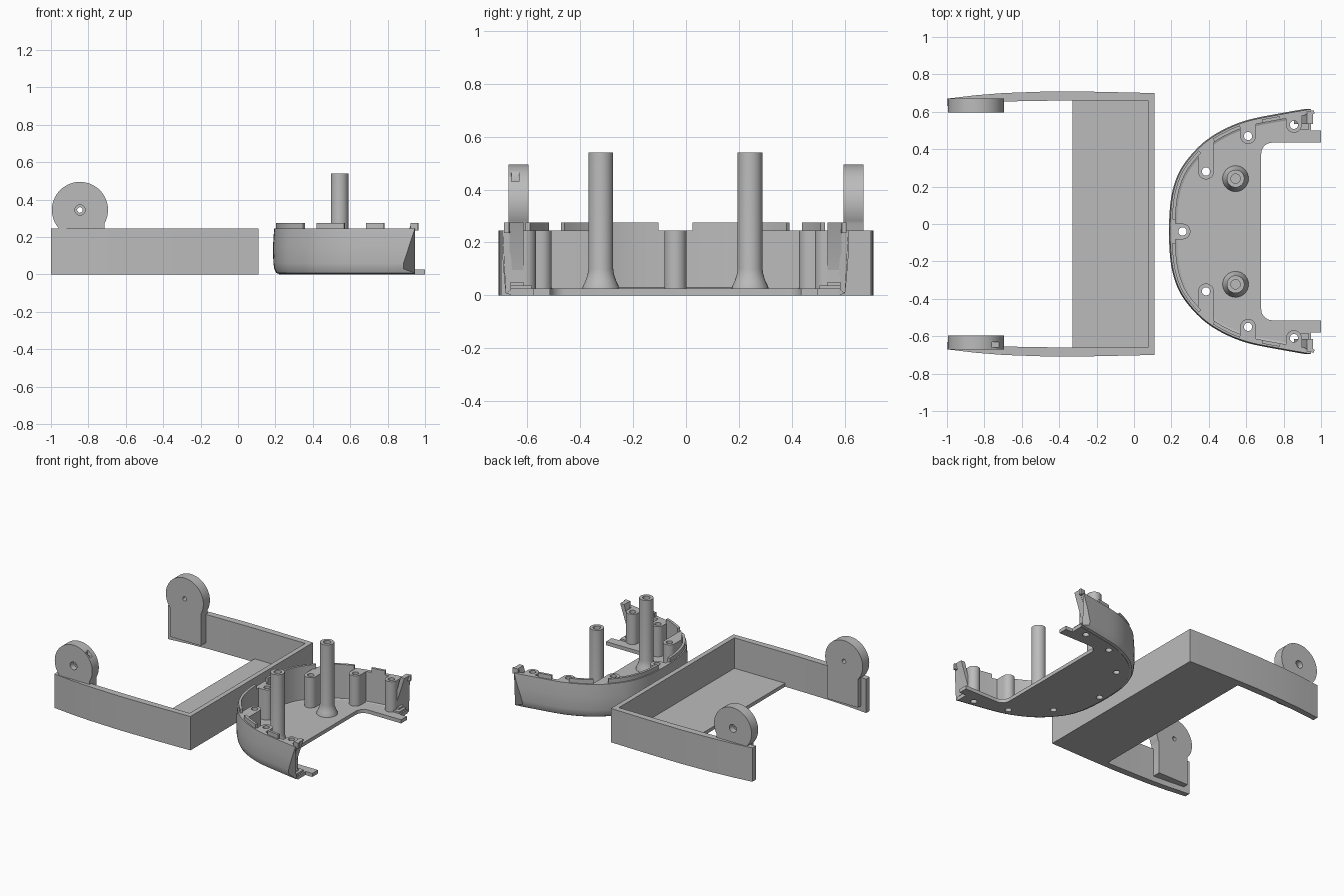
import bpy, bmesh
from math import cos, sin, radians
from mathutils import Vector
from mathutils.geometry import tessellate_polygon

if "Cube" in bpy.data.objects:
    bpy.data.objects.remove(bpy.data.objects["Cube"])

grey = bpy.data.materials.new("plain_grey")
grey.use_nodes = True
grey.diffuse_color = (0.5, 0.5, 0.5, 1)
grey.node_tree.nodes["Principled BSDF"].inputs["Base Color"].default_value = (0.5, 0.5, 0.5, 1)


def finish(name, bm):
    bmesh.ops.recalc_face_normals(bm, faces=bm.faces)
    mesh = bpy.data.meshes.new(name)
    bm.to_mesh(mesh)
    bm.free()
    mesh.materials.append(grey)
    ob = bpy.data.objects.new(name, mesh)
    bpy.context.collection.objects.link(ob)
    bpy.ops.object.select_all(action='DESELECT')
    ob.select_set(True)
    bpy.context.view_layer.objects.active = ob
    bpy.ops.object.shade_smooth_by_angle(angle=radians(30))
    return ob


def prism(name, loops, lo, hi, upright=False):
    """Extrude an outline with holes along z, or along y when upright."""
    bm = bmesh.new()
    flat = [p for loop in loops for p in loop]
    place = (lambda p, h: (p[0], h, p[1])) if upright else (lambda p, h: (p[0], p[1], h))
    low = [bm.verts.new(place(p, lo)) for p in flat]
    high = [bm.verts.new(place(p, hi)) for p in flat]
    for tri in tessellate_polygon([[Vector((p[0], p[1], 0)) for p in l] for l in loops]):
        bm.faces.new([low[i] for i in tri])
        bm.faces.new([high[i] for i in tri])
    start = 0
    for loop in loops:
        n = len(loop)
        for i in range(n):
            a, b = start + i, start + (i + 1) % n
            bm.faces.new((low[a], low[b], high[b], high[a]))
        start += n
    return finish(name, bm)


def loft(name, rings):
    """Join closed rings in order and cap both ends."""
    bm = bmesh.new()
    rows = [[bm.verts.new(p) for p in ring] for ring in rings]
    n = len(rows[0])
    for r, s in zip(rows, rows[1:]):
        for i in range(n):
            j = (i + 1) % n
            bm.faces.new((r[i], r[j], s[j], s[i]))
    bm.faces.new(rows[0])
    bm.faces.new(rows[-1])
    return finish(name, bm)


def arc(cx, cy, r, a0=0, a1=360, n=24):
    steps = n if a1 - a0 == 360 else n - 1
    return [(cx + r * cos(radians(a0 + (a1 - a0) * i / steps)),
             cy + r * sin(radians(a0 + (a1 - a0) * i / steps))) for i in range(n)]


def mirrored(half):
    """Add the -y half to a path that runs away from the middle."""
    return [(x, -y) for x, y in reversed(half)] + [p for p in half if p[1] != 0]


# Three-sided frame with its floor plate
outer = [(.11, .70), (-.2, .707), (-.45, .709), (-.7, .70), (-.85, .688), (-1, .67)]
inner = [(-1, .63), (-.85, .645), (-.7, .655), (-.4, .66), (.075, .66)]
side = outer + inner
prism("frame_walls", [side + [(x, -y) for x, y in reversed(side)]], 0, .245)
prism("frame_floor", [[(-.33, -.662), (.09, -.662), (.09, .662), (-.33, .662)]], 0, .025)

# Round pivot ears with a stepped hole
ear = arc(-.845, .345, .15, -30, 222, 48) + [(-.957, .04), (-.715, .04)]
for s, label in ((-1, "front"), (1, "back")):
    prism(label + "_ear_outer", [ear, arc(-.845, .345, .028)], s * .63, s * .672, True)
    body = prism(label + "_ear_inner", [ear, arc(-.845, .345, .015)], s * .597, s * .63, True)

# Small slot in the rim of the front ear
slot = prism("slot_cutter", [[(-.76, -.66), (-.6, -.66), (-.6, -.632), (-.76, -.632)]], .43, .475)
target = bpy.data.objects["front_ear_outer"]
bpy.context.view_layer.objects.active = target
cut = target.modifiers.new("slot", 'BOOLEAN')
cut.operation = 'DIFFERENCE'
cut.solver = 'EXACT'
cut.object = slot
bpy.ops.object.modifier_apply(modifier="slot")
bpy.data.objects.remove(slot)

# Smooth curve of the bow-shaped shell, about its own middle line
MID = -.04
key = mirrored([(.19, 0), (.2, .17), (.232, .29), (.285, .38), (.375, .475),
                (.485, .545), (.615, .595), (.80, .632), (.96, .66)])
key = [Vector(p) for p in key]
key = [2 * key[0] - key[1]] + key + [2 * key[-1] - key[-2]]
curve = []
for a, b, c, d in zip(key, key[1:], key[2:], key[3:]):
    for i in range(8):
        t = i / 8
        curve.append(.5 * (2 * b + (c - a) * t + (2 * a - 5 * b + 4 * c - d) * t * t
                           + (3 * b - a - 3 * c + d) * t ** 3))
curve.append(key[-2])
normals = []
for i in range(len(curve)):
    t = (curve[min(i + 1, len(curve) - 1)] - curve[max(i - 1, 0)]).normalized()
    normals.append(Vector((t.y, -t.x)))


def inset(i, d):
    return curve[i] + normals[i] * d


def wall_y(x):
    return min((abs(p.x - x), abs(p.y)) for p in curve)[1]


def end_x(z):
    """Slanted rear edge of the shell wall."""
    if z < .03:
        return .945
    return .885 + max(0, z - .06) * .325


# Shell wall: rounded bottom edge, slanted ends
section = [(.04, 0), (.015, .008), (.004, .03), (-.001, .06), (-.003, .15), (.003, .245),
           (.03, .245), (.03, .15), (.03, .06), (.03, .03), (.04, .026)]


def wall_end(s):
    ring = []
    for d, z in section:
        x = end_x(z)
        ring.append((x, MID + s * (.66 - (.96 - x) * .175 - d), z))
    return ring


rings = [wall_end(-1)]
for i, p in enumerate(curve):
    if p.x < .86:
        rings.append([(*(inset(i, d) + Vector((0, MID))), z) for d, z in section])
rings.append(wall_end(1))
loft("shell_wall", rings)

# Interrupted locating lip on the wall
for k, (a, b) in enumerate(((.19, .345), (.41, .565), (.66, .80), (.905, .97))):
    for s, label in ((-1, "front"), (1, "back")):
        idx = [i for i, p in enumerate(curve) if a <= p.x <= b and p.y * s > .045]
        loft(f"{label}_lip_{k + 1}", [[(*(inset(i, d) + Vector((0, MID))), z) for d, z in
             ((.012, .235), (.012, .275), (.03, .275), (.03, .235))] for i in idx])

# Screw posts joined to the wall by webs
R, HOLE = .042, .022
holes = [arc(.26, MID, HOLE)]
prism("post_middle", [arc(.26, MID, R, -90, 90, 14) + [(.21, MID + R), (.21, MID - R)], holes[0]],
      .02, .245)
for k, (x, y) in enumerate(((.385, .32), (.61, .51), (.855, .57))):
    for s, label in ((-1, "front"), (1, "back")):
        rim = arc(x, y, R, 180, 360, 14) + [(x + R, wall_y(x + R) - .02), (x - R, wall_y(x - R) - .02)]
        hole = arc(x, MID + s * y, HOLE)
        holes.append(hole)
        prism(f"{label}_post_{k + 1}", [[(px, MID + s * py) for px, py in rim], hole], .02, .245)

# Shell floor with rear tabs and screw holes
front = [tuple(inset(i, .03)) for i, p in enumerate(curve) if p.x < .93]
back = [(.68, 0)] + arc(.74, .415, .06, 180, 90, 8) + [(1, .475), (1, .54), (.945, .54), (.945, .625)]
outline = front + list(reversed(mirrored(back)))
prism("shell_floor", [[(x, y + MID) for x, y in outline]] + holes, 0, .026)

# Slanted end ribs and the small steps at their feet
for s, label in ((-1, "front"), (1, "back")):
    rib = [(end_x(.04) - .03, .04), (end_x(.04), .04), (end_x(.06), .06),
           (.957, .275), (.925, .275), (.865, .06)]
    prism(label + "_end_rib", [rib], MID + s * .575, MID + s * .628, True)
    for k in range(2):
        y0, y1 = MID + s * (.545 + .03 * k), MID + s * .625
        x0, x1 = .885, .935 - .02 * k
        prism(f"{label}_step_{k + 1}", [[(x0, y0), (x1, y0), (x1, y1), (x0, y1)]],
              .02 + .012 * k, .038 + .012 * k)

# Tall hollow columns with flared feet
profile = [(.07, .02), (.069, .032), (.058, .055), (.05, .08), (.047, .1),
           (.047, .54), (.025, .54), (.025, .3)]
for s, label in ((-1, "front"), (1, "back")):
    loft(label + "_column", [[(x, y, z) for x, y in arc(.543, MID + s * .2825, r, n=32)]
                             for r, z in profile])
